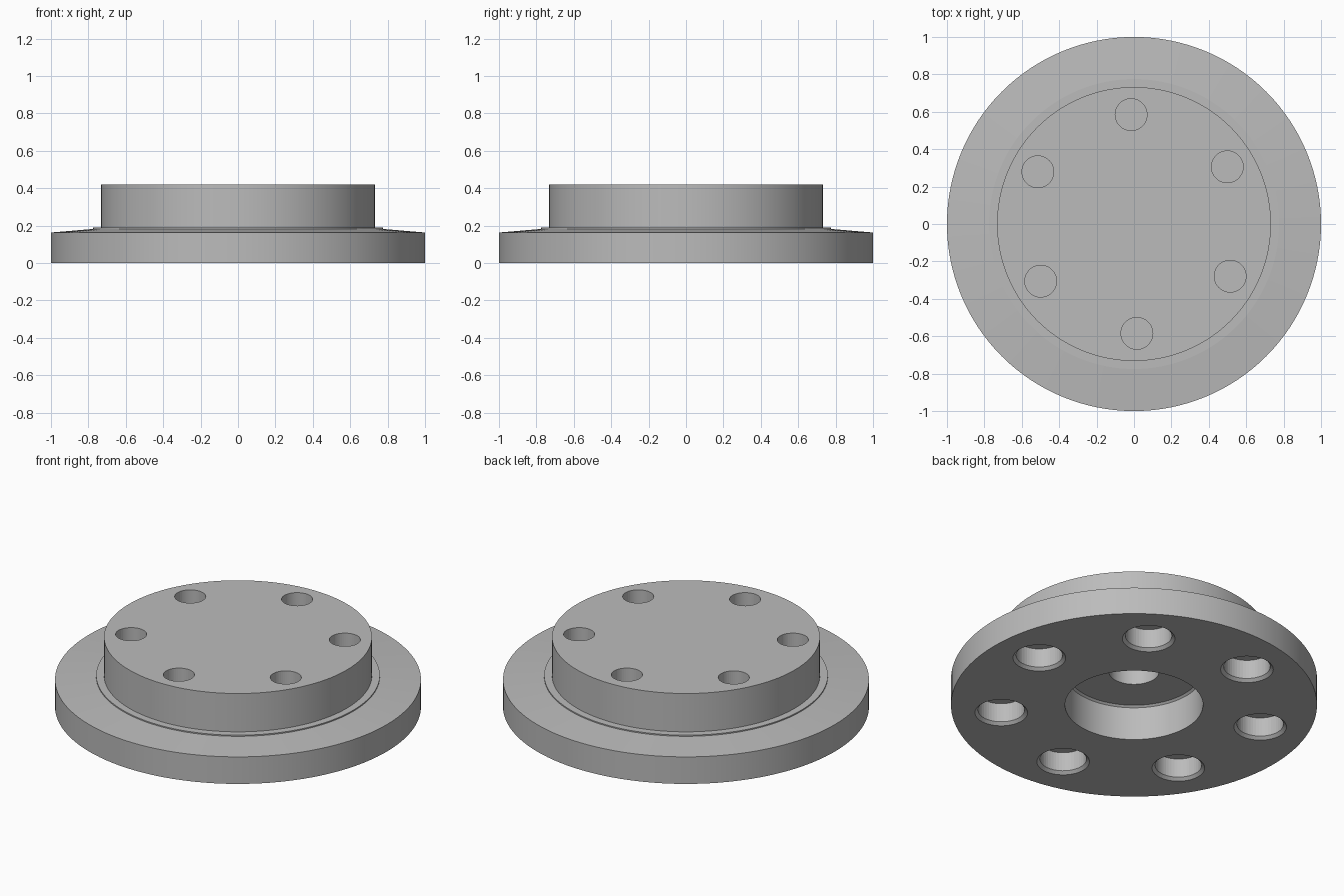
import bpy, bmesh
from math import cos, sin, radians, tau

if "Cube" in bpy.data.objects:
    bpy.data.objects.remove(bpy.data.objects["Cube"])

steel = bpy.data.materials.new("plain grey")
steel.use_nodes = True
grey = (0.5, 0.5, 0.5, 1)
steel.diffuse_color = grey
steel.node_tree.nodes["Principled BSDF"].inputs["Base Color"].default_value = grey


def add_lathe(bm, profile, sides, x=0, y=0):
    """Closed solid of revolution from (radius, z) points, bottom to top."""
    rings = [[bm.verts.new((x + r * cos(tau * i / sides), y + r * sin(tau * i / sides), z))
              for i in range(sides)] for r, z in profile]
    for low, high in zip(rings, rings[1:]):
        for i in range(sides):
            j = (i + 1) % sides
            bm.faces.new((low[i], low[j], high[j], high[i]))
    bm.faces.new(rings[0][::-1])
    bm.faces.new(rings[-1])


def make_object(name, bm):
    mesh = bpy.data.meshes.new(name)
    bm.normal_update()
    bm.to_mesh(mesh)
    bm.free()
    mesh.materials.append(steel)
    obj = bpy.data.objects.new(name, mesh)
    bpy.context.collection.objects.link(obj)
    return obj


def add_hole_circle(bm, profile, count, radius, start):
    for k in range(count):
        a = radians(start) + tau * k / count
        add_lathe(bm, profile, 48, radius * cos(a), radius * sin(a))


# Flange with tapered shoulder, low raised step and round boss
body = bmesh.new()
add_lathe(body, [(1, 0), (1, 0.163), (0.775, 0.182), (0.775, 0.189),
                 (0.732, 0.189), (0.732, 0.42)], 128)
flange = make_object("flange_hub", body)

# Cutters: stepped centre bore, blind boss holes, chamfered bolt holes
cuts = bmesh.new()
add_lathe(cuts, [(0.377, -0.05), (0.377, 0.2), (0.365, 0.21),
                 (0.137, 0.21), (0.137, 0.35)], 96)
add_hole_circle(cuts, [(0.085, 0.22), (0.085, 0.5)], 6, 0.585, 31.5)
add_hole_circle(cuts, [(0.144, -0.05), (0.144, 0), (0.127, 0.016), (0.127, 0.13)],
                7, 0.73, 56.3)
cutter = make_object("hole_cutters", cuts)
cutter.hide_render = True

# Cut the holes and keep the result
cut = flange.modifiers.new("holes", "BOOLEAN")
cut.operation = "DIFFERENCE"
cut.solver = "EXACT"
cut.object = cutter
bpy.ops.object.select_all(action="DESELECT")
bpy.context.view_layer.objects.active = flange
flange.select_set(True)
bpy.ops.object.modifier_apply(modifier=cut.name)
bpy.data.objects.remove(cutter)

# Smooth round walls, sharp rims
bpy.ops.object.shade_smooth_by_angle(angle=radians(4))
